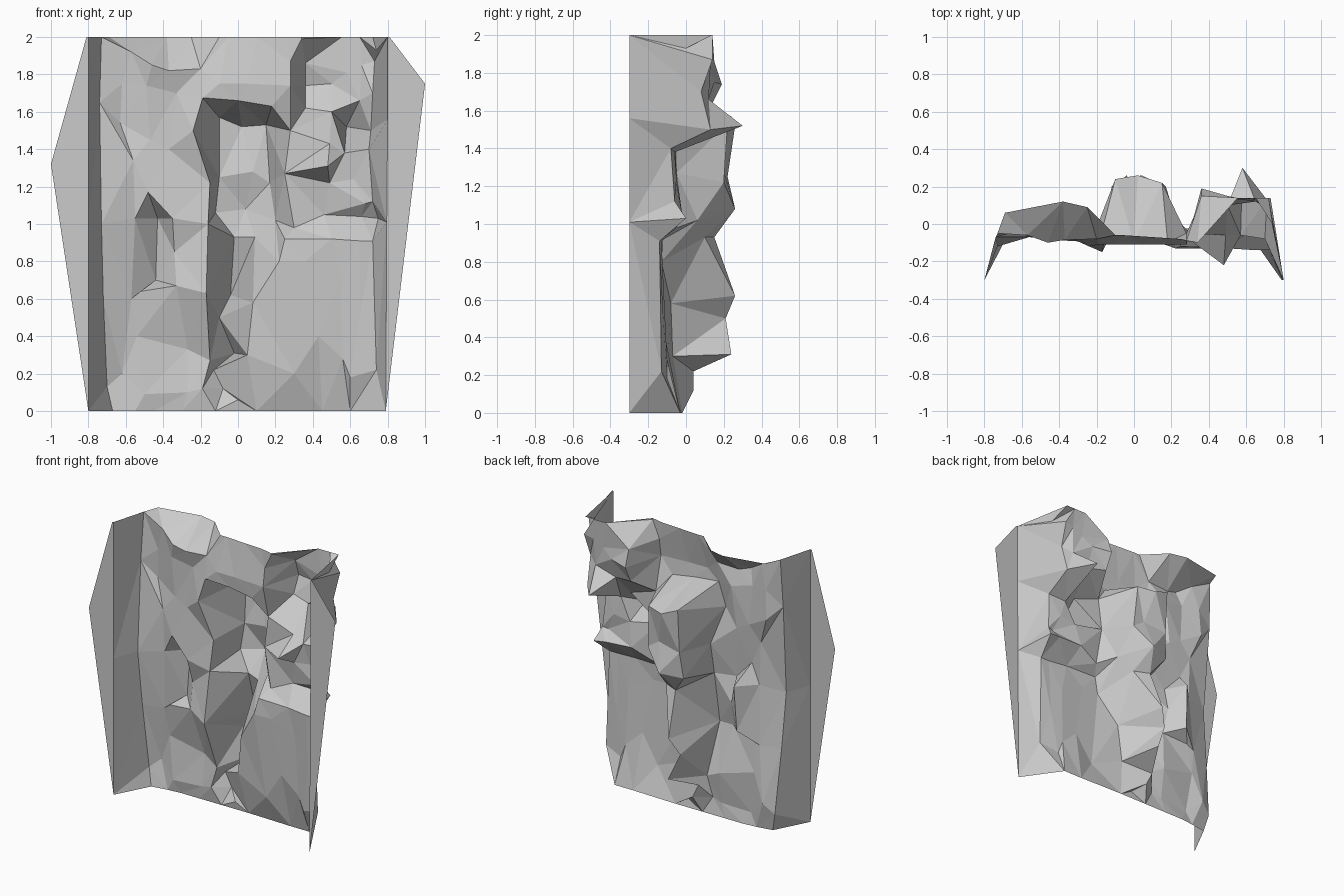
import bpy, bmesh


def loft(name, *rails):
    """Low-poly sheet bridging neighbouring upright rails (each runs bottom to top)."""
    bm = bmesh.new()
    rows = [[bm.verts.new(p) for p in rail] for rail in rails]
    for a, b in zip(rows, rows[1:]):
        i = j = 0
        while i < len(a) - 1 or j < len(b) - 1:
            step_a = j == len(b) - 1 or (
                i < len(a) - 1 and
                (a[i + 1].co - b[j].co).length < (a[i].co - b[j + 1].co).length)
            if step_a:
                tri, i = (a[i], b[j], a[i + 1]), i + 1
            else:
                tri, j = (a[i], b[j], b[j + 1]), j + 1
            bm.faces.new(tri)
    bmesh.ops.remove_doubles(bm, verts=bm.verts, dist=0.0005)
    bmesh.ops.recalc_face_normals(bm, faces=bm.faces)
    if sum(f.normal.y * f.calc_area() for f in bm.faces) > 0:
        bmesh.ops.reverse_faces(bm, faces=bm.faces)
    mesh = bpy.data.meshes.new(name)
    bm.to_mesh(mesh)
    bm.free()
    obj = bpy.data.objects.new(name, mesh)
    bpy.context.collection.objects.link(obj)
    return obj


# Straight front edges and the pointed side flanges
left_edge = [(-.8, -.3, 0), (-.8, -.3, 1), (-.8, -.3, 2)]
right_edge = [(.79, -.3, 0), (.795, -.3, 1.01), (.8, -.3, 1.56), (.8, -.3, 2)]
loft("left_flange", [(-.8, -.3, 0), (-1, -.3, 1.32), (-.81, -.3, 2)], left_edge)
loft("right_flange", right_edge, [(.79, -.3, 0), (1, -.3, 1.75), (.81, -.3, 2)])

# Left side wall
left_foot = [(-.67, -.05, 0), (-.7, -.03, .13), (-.72, -.08, .6), (-.73, -.12, 1),
             (-.74, -.07, 1.65), (-.73, -.05, 2)]
loft("left_wall", left_edge, left_foot)

# Left relief with its tall narrow niche
pier_front = [(-.12, -.02, 0), (-.19, -.04, .12), (-.15, -.03, .27), (-.17, -.15, .63),
              (-.16, -.1, 1), (-.15, -.07, 1.22), (-.24, -.12, 1.5),
              (-.19, -.11, 1.67), (-.2, -.08, 1.83), (-.1, -.06, 2)]
loft("left_relief", left_foot,
     [(-.55, -.03, 0), (-.62, 0, .2), (-.57, -.04, .6), (-.55, -.065, 1.03),
      (-.56, -.07, 1.34), (-.63, -.03, 1.54), (-.62, -.04, 1.75), (-.57, -.06, 1.92),
      (-.69, .06, 2)],
     [(-.45, -.02, 0), (-.5, -.04, .09), (-.54, -.02, .4), (-.52, -.05, .64),
      (-.44, .04, .7), (-.43, .06, 1.03), (-.48, -.08, 1.17), (-.47, -.06, 1.45),
      (-.49, -.07, 1.74), (-.46, -.1, 1.85), (-.38, .12, 2)],
     [(-.3, -.02, 0), (-.27, -.03, .1), (-.27, 0, .33), (-.33, -.08, .67),
      (-.34, -.04, .85), (-.35, -.09, 1.03), (-.37, -.06, 1.4), (-.33, -.05, 1.7),
      (-.37, -.085, 1.82), (-.25, .09, 2)],
     pier_front)

# Central alcove: deep crease below, box-like recess above, lintel on top
alcove_right = [(.3, -.025, 0), (.3, -.1, .2), (.22, -.13, .8), (.2, .06, 1.02),
                (.17, .2, 1.22), (.15, .22, 1.53), (.18, -.1, 1.63),
                (.28, -.11, 1.74), (.28, -.09, 1.87), (.25, -.08, 2)]
loft("central_alcove", pier_front,
     [(-.01, -.02, 0), (0, -.03, .06), (-.08, .04, .12), (-.13, .04, .22),
      (-.02, .24, .31), (-.1, .21, .5), (-.04, .26, .62), (-.02, .15, .93),
      (-.12, .2, 1.06), (-.1, .22, 1.25), (-.1, .24, 1.57), (-.19, -.11, 1.675),
      (-.1, -.11, 1.75), (-.05, -.06, 2)],
     [(.1, -.02, 0), (.05, -.07, .3), (.08, -.08, .58), (.09, .1, .93), (.04, .26, 1.08),
      (.08, .2, 1.28), (.02, .26, 1.52), (0, -.1, 1.66), (.05, -.11, 1.75),
      (.1, -.07, 2)],
     alcove_right)

# Right relief: flat lower panel, ledge, projecting knob and hollow above it
right_foot = [(.6, -.03, 0), (.74, -.13, .22), (.72, -.14, .91), (.75, 0, 1.03),
              (.72, -.06, 1.12), (.7, -.08, 1.4), (.71, .13, 1.5), (.72, .08, 1.7),
              (.73, .14, 1.87), (.74, 0, 1.93), (.72, .14, 2)]
loft("right_relief", alcove_right,
     [(.45, -.03, 0), (.43, -.11, .4), (.36, -.13, .8), (.25, -.12, .92),
      (.3, -.05, .98), (.25, -.05, 1.27), (.28, -.05, 1.5), (.36, .13, 1.62),
      (.36, .19, 1.74), (.36, .15, 1.86), (.34, -.1, 1.99), (.34, -.1, 2)],
     [(.6, -.03, 0), (.56, -.1, .28), (.55, -.12, .7), (.5, -.13, .92), (.46, -.02, 1.05),
      (.49, -.05, 1.22), (.48, -.22, 1.31), (.49, -.06, 1.43), (.5, .1, 1.6),
      (.5, .15, 1.75), (.58, .13, 1.81), (.555, .14, 2)],
     [(.6, -.03, 0), (.6, -.1, .18), (.65, -.12, .5), (.65, -.14, .91), (.66, -.01, 1.04),
      (.68, -.07, 1.11), (.62, -.05, 1.24), (.57, -.06, 1.38), (.58, .3, 1.52),
      (.65, .12, 1.66), (.66, .13, 1.85), (.65, .14, 2)],
     right_foot)

# Right side wall
loft("right_wall", right_foot, right_edge)
